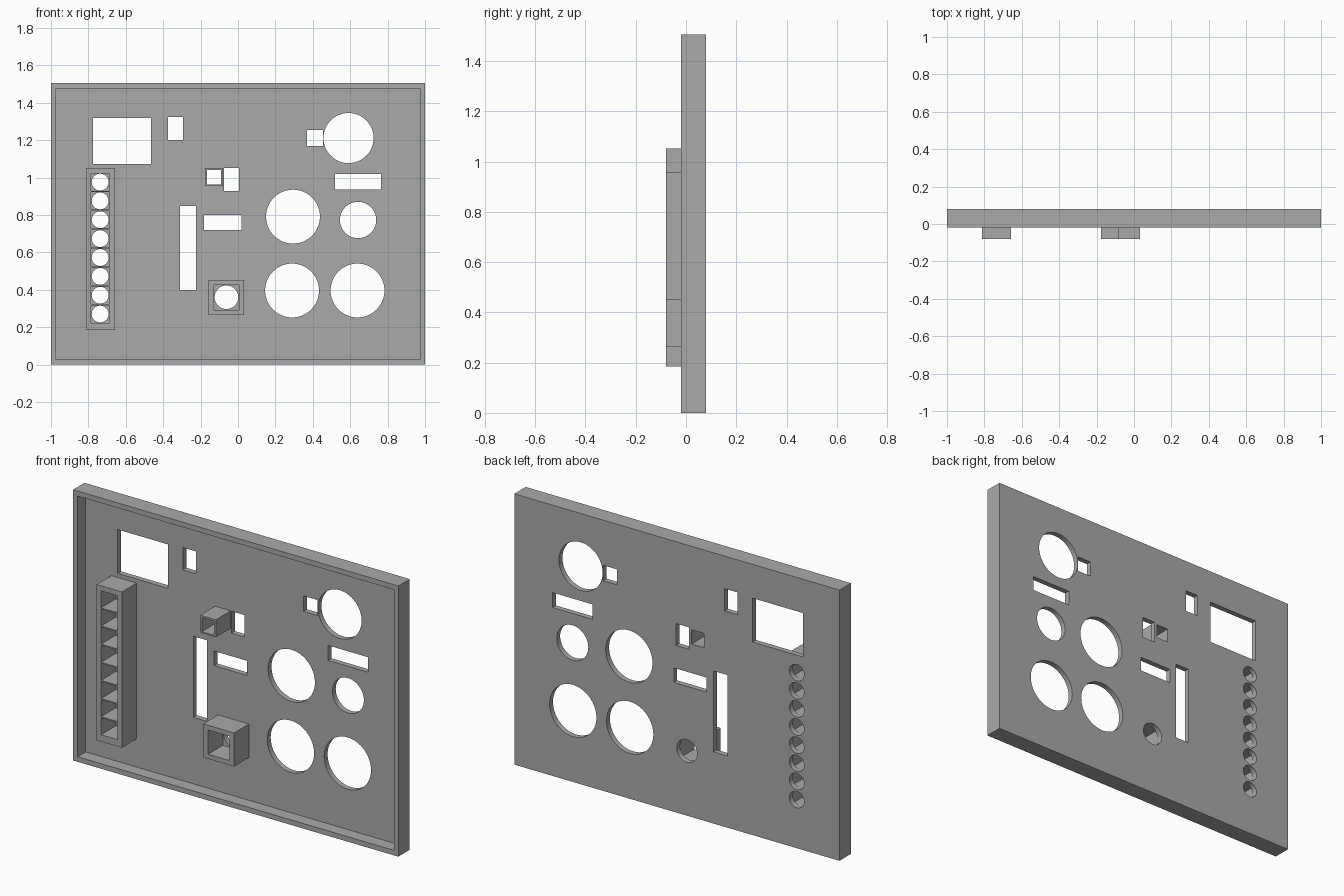
import bpy
import bmesh
from math import pi
from mathutils import Matrix, Vector

cube = bpy.data.objects.get("Cube")
if cube:
    bpy.data.objects.remove(cube)

grey = bpy.data.materials.new("plain grey")
grey.use_nodes = True
colour = (0.4, 0.4, 0.4, 1)
grey.diffuse_color = colour
grey.node_tree.nodes["Principled BSDF"].inputs["Base Color"].default_value = colour

# Depths: block face, rim face, recessed floor, back
BLOCK, RIM, FLOOR, BACK = -0.08, -0.02, 0.05, 0.08
HEIGHT, EDGE, OVER = 1.505, 0.028, 0.02


def add_box(bm, x0, x1, z0, z1, y0, y1):
    centre = Vector((x0 + x1, y0 + y1, z0 + z1)) / 2
    size = Matrix.Diagonal((x1 - x0, y1 - y0, z1 - z0, 1))
    bmesh.ops.create_cube(bm, size=1, matrix=Matrix.Translation(centre) @ size)


def add_cylinder(bm, x, z, r, y0, y1):
    place = Matrix.Translation((x, (y0 + y1) / 2, z)) @ Matrix.Rotation(pi / 2, 4, "X")
    bmesh.ops.create_cone(bm, cap_ends=True, segments=64, radius1=r, radius2=r,
                          depth=y1 - y0, matrix=place)


def make_object(name, bm):
    bmesh.ops.recalc_face_normals(bm, faces=bm.faces)
    mesh = bpy.data.meshes.new(name)
    bm.to_mesh(mesh)
    bm.free()
    obj = bpy.data.objects.new(name, mesh)
    bpy.context.collection.objects.link(obj)
    mesh.materials.append(grey)
    return obj


def cut(obj, bm):
    cutter = make_object("cutter", bm)
    cutter.hide_render = True
    mod = obj.modifiers.new("cut", "BOOLEAN")
    mod.operation, mod.solver, mod.object = "DIFFERENCE", "EXACT", cutter
    bpy.ops.object.select_all(action="DESELECT")
    obj.select_set(True)
    bpy.context.view_layer.objects.active = obj
    bpy.ops.object.modifier_apply(modifier=mod.name)
    bpy.data.objects.remove(cutter)


# Hollow blocks: outer rectangle and pocket rectangles (x0, x1, z0, z1)
button_z = [0.27 + 0.1008 * i for i in range(8)]
blocks = {
    "button_column": ((-0.813, -0.658, 0.185, 1.051),
                      [(-0.786, -0.686, z - 0.047, z + 0.047) for z in button_z]),
    "small_socket": ((-0.176, -0.08, 0.954, 1.051), [(-0.166, -0.091, 0.962, 1.041)]),
    "large_socket": ((-0.157, 0.032, 0.265, 0.452), [(-0.128, 0.005, 0.291, 0.425)]),
}
for name, (outer, pockets) in blocks.items():
    bm = bmesh.new()
    add_box(bm, *outer, BLOCK, FLOOR)
    block = make_object(name, bm)
    bm = bmesh.new()
    for pocket in pockets:
        add_box(bm, *pocket, BLOCK - OVER, FLOOR + OVER)
    cut(block, bm)

# Panel with a raised rim around a recessed front
bm = bmesh.new()
add_box(bm, -1, 1, 0, HEIGHT, RIM, BACK)
panel = make_object("panel", bm)
bm = bmesh.new()
add_box(bm, EDGE - 1, 1 - EDGE, EDGE, HEIGHT - EDGE, RIM - OVER, FLOOR)
cut(panel, bm)

# Rectangular openings, then round ones
windows = [
    (-0.775, -0.465, 1.073, 1.317), (-0.374, -0.294, 1.2, 1.324),
    (0.369, 0.454, 1.168, 1.254), (0.519, 0.765, 0.936, 1.019),
    (-0.075, 0.005, 0.928, 1.05), (-0.182, 0.019, 0.719, 0.8),
    (-0.31, -0.225, 0.398, 0.848),
] + blocks["small_socket"][1]
rounds = [
    (0.591, 1.211, 0.134), (0.294, 0.791, 0.144), (0.642, 0.773, 0.097),
    (0.289, 0.396, 0.144), (0.639, 0.396, 0.144), (-0.062, 0.36, 0.063),
] + [(-0.737, z, 0.045) for z in button_z]
bm = bmesh.new()
for window in windows:
    add_box(bm, *window, FLOOR - OVER, BACK + OVER)
for disc in rounds:
    add_cylinder(bm, *disc, FLOOR - OVER, BACK + OVER)
cut(panel, bm)
bpy.ops.object.shade_smooth_by_angle()
